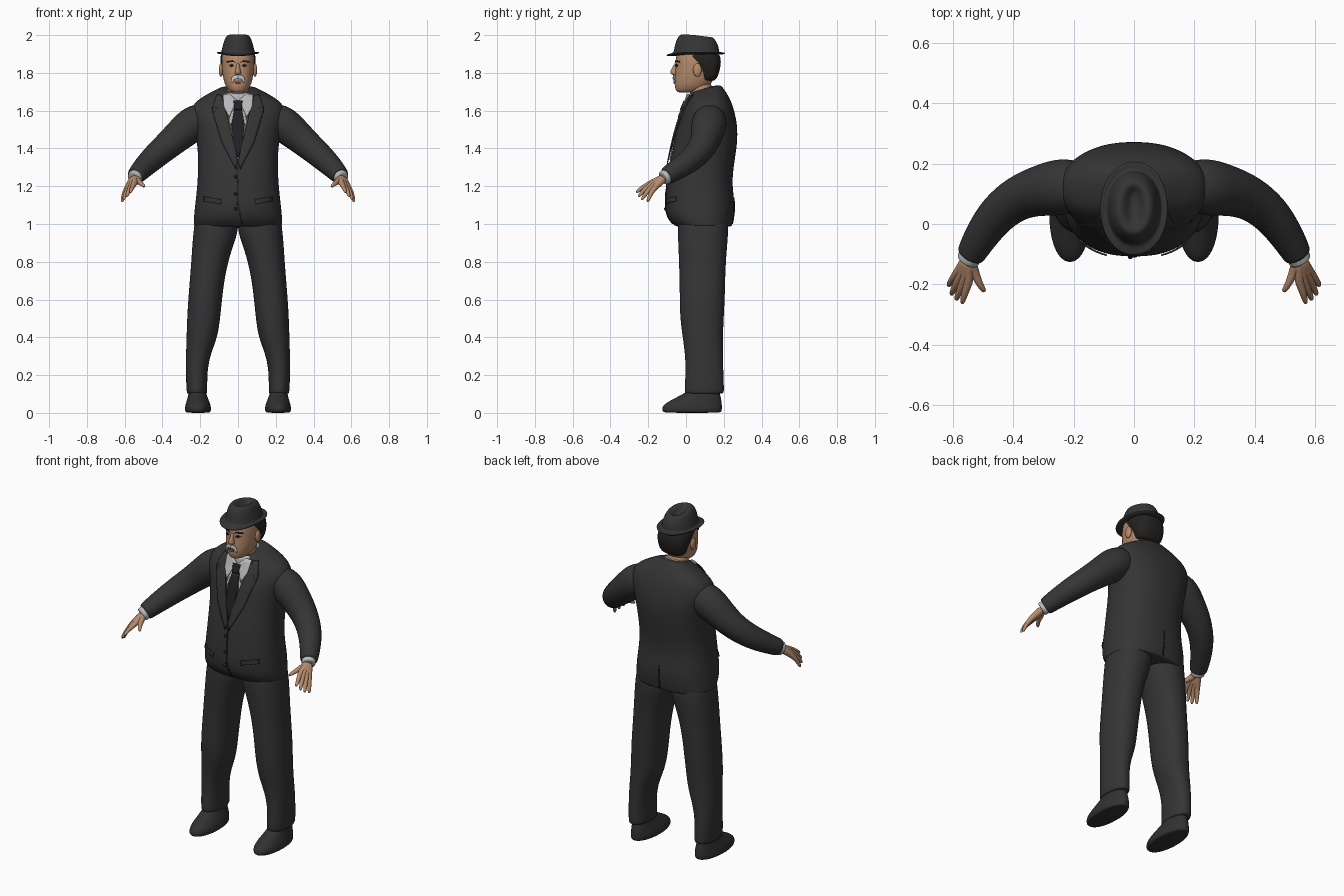
import bpy, bmesh
from math import cos, sin, pi, copysign
from mathutils import Vector
from mathutils.bvhtree import BVHTree

cube = bpy.data.objects.get("Cube")
if cube:
    bpy.data.objects.remove(cube)


def material(name, *rgb):
    mat = bpy.data.materials.new(name)
    mat.use_nodes = True
    mat.diffuse_color = (*rgb, 1)
    mat.node_tree.nodes["Principled BSDF"].inputs["Base Color"].default_value = (*rgb, 1)
    return mat


suit = material("charcoal cloth", .035, .035, .036)
black = material("black cloth", .015, .015, .017)
leather = material("shoe leather", .032, .031, .03)
white = material("shirt grey white", .48, .48, .49)
skin = material("skin", .47, .26, .15)
hair_mat = material("dark hair", .018, .016, .015)
grey_hair = material("pale moustache", .6, .6, .6)
lip_mat = material("lip", .25, .1, .07)


def finish(name, bm, mat, mirror=False, subsurf=2, thickness=0):
    bmesh.ops.recalc_face_normals(bm, faces=bm.faces)
    mesh = bpy.data.meshes.new(name)
    bm.to_mesh(mesh)
    bm.free()
    mesh.materials.append(mat)
    mesh.polygons.foreach_set("use_smooth", [True] * len(mesh.polygons))
    obj = bpy.data.objects.new(name, mesh)
    bpy.context.collection.objects.link(obj)
    if thickness:
        solid = obj.modifiers.new("thickness", 'SOLIDIFY')
        solid.thickness, solid.offset = thickness, 0
    if mirror:
        obj.modifiers.new("mirror", 'MIRROR').use_mirror_merge = False
    if subsurf:
        sub = obj.modifiers.new("smooth", 'SUBSURF')
        sub.levels = sub.render_levels = subsurf
    return obj


def skin_rings(name, rings, mat, **options):
    """Bridge successive rings of points and cap both ends."""
    bm = bmesh.new()
    loops = [[bm.verts.new(p) for p in ring] for ring in rings]
    n = len(loops[0])
    for a, b in zip(loops, loops[1:]):
        for i in range(n):
            j = (i + 1) % n
            bm.faces.new((a[i], a[j], b[j], b[i]))
    bm.faces.new(loops[0])
    bm.faces.new(loops[-1])
    return finish(name, bm, mat, **options)


def loft(name, rows, mat, power=2.2, segs=24, deform=None, **options):
    """Rows are height, half width, front, back and optional centre x."""
    rings = []
    for z, half, front, back, *cx in rows:
        ring = []
        for i in range(segs):
            c, s = cos(2 * pi * i / segs), sin(2 * pi * i / segs)
            u, v = [copysign(abs(k) ** (2 / power), k) for k in (c, s)]
            p = Vector(((cx[0] if cx else 0) + half * u,
                        (front + back) / 2 + (back - front) / 2 * v, z))
            if deform:
                deform(p)
            ring.append(p)
        rings.append(ring)
    return skin_rings(name, rings, mat, **options)


def sweep(name, path, mat, segs=12, **options):
    """Round tube through points given as x, y, z, radius."""
    pts = [Vector(p[:3]) for p in path]
    rings = []
    for i, p in enumerate(pts):
        tangent = pts[min(i + 1, len(pts) - 1)] - pts[max(i - 1, 0)]
        turn = tangent.to_track_quat('Z', 'Y')
        r = path[i][3]
        rings.append([p + turn @ Vector((r * cos(2 * pi * k / segs), r * sin(2 * pi * k / segs), 0))
                      for k in range(segs)])
    return skin_rings(name, rings, mat, **options)


def plate(name, outline, target, mat, lift=.004, mirror=True, side=-1):
    """Thin sheet with an x, z outline laid onto the target surface."""
    tree = BVHTree.FromObject(target, bpy.context.evaluated_depsgraph_get())
    bm = bmesh.new()
    bm.faces.new([bm.verts.new((x, side, z)) for x, z in outline])
    bmesh.ops.triangulate(bm, faces=bm.faces)
    bmesh.ops.subdivide_edges(bm, edges=bm.edges, cuts=5, use_grid_fill=True)
    for v in bm.verts:
        hit = tree.ray_cast(v.co, Vector((0, -side, 0)))[0]
        if hit is None:
            hit = tree.find_nearest(Vector((v.co.x, 0, v.co.z)))[0]
        v.co.y = hit.y + side * lift
    return finish(name, bm, mat, mirror=mirror, subsurf=0, thickness=.005)


def ball(name, centre, size, mat, mirror=True):
    bm = bmesh.new()
    bmesh.ops.create_uvsphere(bm, u_segments=12, v_segments=8, radius=1)
    for v in bm.verts:
        v.co = Vector(centre) + Vector(a * b for a, b in zip(v.co, size))
    return finish(name, bm, mat, mirror=mirror, subsurf=1)


# Jacket body, with the neckline dropping towards the front
def neckline(p):
    if p.z > 1.6:
        p.z += (p.y - .1) * 2.4 * (p.z - 1.6)


jacket = loft("jacket", [
    (.985, .23, -.05, .24), (.99, .237, -.06, .245), (1.03, .236, -.1, .253), (1.1, .229, -.113, .262),
    (1.2, .217, -.103, .245), (1.3, .212, -.093, .252), (1.4, .214, -.072, .27),
    (1.5, .23, -.05, .276), (1.58, .252, -.025, .262), (1.635, .242, 0, .242),
    (1.675, .18, .012, .215), (1.7, .125, .018, .195), (1.72, .09, .022, .18)],
    suit, power=2.35, deform=neckline)

# Sleeves, shirt cuffs
sweep("sleeves", [
    (.14, .13, 1.585, .07), (.23, .125, 1.54, .1), (.3, .113, 1.48, .088), (.38, .092, 1.41, .076),
    (.455, .035, 1.345, .068), (.51, -.045, 1.29, .057), (.54, -.1, 1.256, .049),
    (.543, -.105, 1.253, .046)], suit, segs=16, mirror=True)
sweep("shirt_cuffs", [
    (.53, -.08, 1.265, .04), (.55, -.12, 1.243, .041), (.552, -.123, 1.241, .037)],
    white, mirror=True)

# Hands: each finger runs from the wrist so the bones merge into a palm
wrist = Vector((.548, -.115, 1.245))
fingers = {
    "index_fingers": ((.546, -.19, 1.215), (.57, -.266, 1.165)),
    "middle_fingers": ((.562, -.19, 1.205), (.59, -.254, 1.142)),
    "ring_fingers": ((.578, -.182, 1.195), (.606, -.236, 1.125)),
    "little_fingers": ((.59, -.17, 1.188), (.615, -.205, 1.114)),
    "thumbs": ((.525, -.168, 1.222), (.493, -.226, 1.196))}
for name, (knuckle, tip) in fingers.items():
    knuckle, tip = Vector(knuckle), Vector(tip)
    bend = knuckle.lerp(tip, .55) + Vector((.003, -.002, .005))
    sweep(name, [(*wrist, .026), (*wrist.lerp(knuckle, .5), .021), (*knuckle, .0165),
                 (*bend, .012), (*tip, .009)], skin, segs=8, mirror=True)

# Trousers and shoes
loft("trouser_legs", [
    (.1, .05, .0, .195, .217), (.105, .056, -.01, .203, .217), (.2, .056, -.003, .199, .22),
    (.3, .063, -.004, .196, .213), (.4, .083, -.018, .196, .19), (.5, .088, -.032, .2, .182),
    (.6, .09, -.034, .206, .174), (.7, .092, -.035, .208, .164), (.8, .098, -.038, .212, .15),
    (.9, .111, -.042, .22, .131), (.96, .119, -.045, .225, .117), (1.08, .115, -.04, .22, .108)],
    suit, mirror=True)
loft("shoes", [
    (0, .058, -.112, .18, .212), (.006, .069, -.126, .19, .212), (.03, .07, -.13, .192, .212),
    (.055, .063, -.105, .19, .212), (.085, .052, -.045, .185, .214), (.115, .045, .01, .175, .216),
    (.14, .04, .03, .165, .216)], leather, power=2.1, mirror=True)

# Shirt front, collar, tie
plate("shirt_front", [(-.075, 1.675), (.075, 1.675), (.045, 1.54), (0, 1.34), (-.045, 1.54)],
      jacket, white, lift=.003, mirror=False)


def collar_tilt(p):
    p.z += (p.y - .1) * .35


loft("shirt_collar", [(1.62, .088, -.012, .168), (1.69, .076, -.002, .155), (1.715, .072, .0, .15),
                      (1.718, .066, .006, .144)], white, deform=collar_tilt)
plate("collar_wings", [(.006, 1.655), (.045, 1.69), (.08, 1.685), (.075, 1.62), (.046, 1.565)],
      jacket, white, lift=.016)
plate("tie_blade", [(-.02, 1.615), (.02, 1.615), (.034, 1.53), (.02, 1.37), (0, 1.35),
                    (-.02, 1.37), (-.034, 1.53)], jacket, black, lift=.01, mirror=False)
plate("tie_knot", [(-.024, 1.652), (.024, 1.652), (.018, 1.605), (-.018, 1.605)],
      jacket, black, lift=.021, mirror=False)

# Lapels, buttons, pockets, front edge and back vent
plate("lapels", [(.085, 1.68), (.112, 1.685), (.135, 1.62), (.108, 1.612), (.132, 1.585),
                 (.085, 1.43), (.012, 1.29), (0, 1.33), (.048, 1.54)], jacket, suit, lift=.013)
plate("front_edge", [(-.006, 1.3), (0, 1.3), (.004, 1.1), (.025, 1.0), (.018, 1.0), (-.004, 1.1)],
      jacket, black, lift=.002, mirror=False)
plate("pocket_flaps", [(.09, 1.13), (.18, 1.145), (.18, 1.12), (.09, 1.105)], jacket, suit, lift=.006)
for i, z in enumerate((1.25, 1.16, 1.08)):
    ball(f"button_{i}", (-.012, -.1 - .004 * i, z), (.009, .009, .009), black, mirror=False)
plate("back_vent", [(-.004, 1.0), (.006, 1.0), (.002, 1.14), (-.002, 1.14)],
      jacket, black, lift=.001, mirror=False, side=1)

# Head and neck
head = loft("head", [
    (1.695, .03, -.04, .03), (1.705, .05, -.055, .09), (1.735, .069, -.062, .13),
    (1.775, .08, -.06, .152), (1.82, .086, -.056, .165), (1.87, .088, -.057, .17),
    (1.915, .082, -.048, .16), (1.945, .05, -.01, .12)], skin)
sweep("neck", [(0, .095, 1.6, .062), (0, .085, 1.68, .061), (0, .07, 1.77, .062)], skin, segs=16)
loft("nose", [(1.786, .009, -.066, -.03), (1.795, .019, -.083, -.03), (1.812, .014, -.084, -.03),
              (1.835, .01, -.07, -.03), (1.855, .008, -.058, -.03)], skin, segs=12)
ball("ears", (.09, .06, 1.815), (.012, .024, .036), skin)
loft("hair", [(1.755, .062, .075, .15), (1.775, .078, .075, .166), (1.81, .088, .065, .178),
              (1.85, .0945, .03, .186), (1.88, .0945, -.005, .184), (1.91, .09, -.03, .175)],
     hair_mat, power=2.5)

# Face details
plate("eyebrows", [(.013, 1.855), (.03, 1.867), (.058, 1.862), (.06, 1.855), (.032, 1.859)],
      head, hair_mat)
plate("eyes", [(.02, 1.838), (.033, 1.846), (.05, 1.839), (.034, 1.832)], head, hair_mat, lift=.002)
plate("moustache", [(0, 1.788), (.02, 1.788), (.034, 1.772), (.037, 1.75), (.028, 1.748),
                    (.02, 1.766), (0, 1.768)], head, grey_hair, lift=.009)
plate("lips", [(-.02, 1.76), (.02, 1.76), (.012, 1.745), (-.012, 1.745)], head, lip_mat, mirror=False)


# Hat: one profile from the brim underside to the creased crown
def hat_shape(p):
    if p.z < 1.903:
        p.z += 1.2 * p.x ** 2 + .1 * max(0, p.y - .1)
    elif p.z > 1.95:
        p.z -= .13 * max(0, p.y - .03)


loft("hat", [
    (1.89, .08, -.06, .165), (1.887, .108, -.1, .2), (1.894, .115, -.107, .212),
    (1.9, .107, -.097, .2), (1.904, .09, -.068, .176), (1.93, .085, -.063, .175),
    (1.965, .077, -.055, .17), (1.993, .066, -.042, .155), (2.006, .05, -.026, .138),
    (1.996, .03, -.004, .12), (1.972, .014, .03, .1)], suit, power=2.1, deform=hat_shape)
